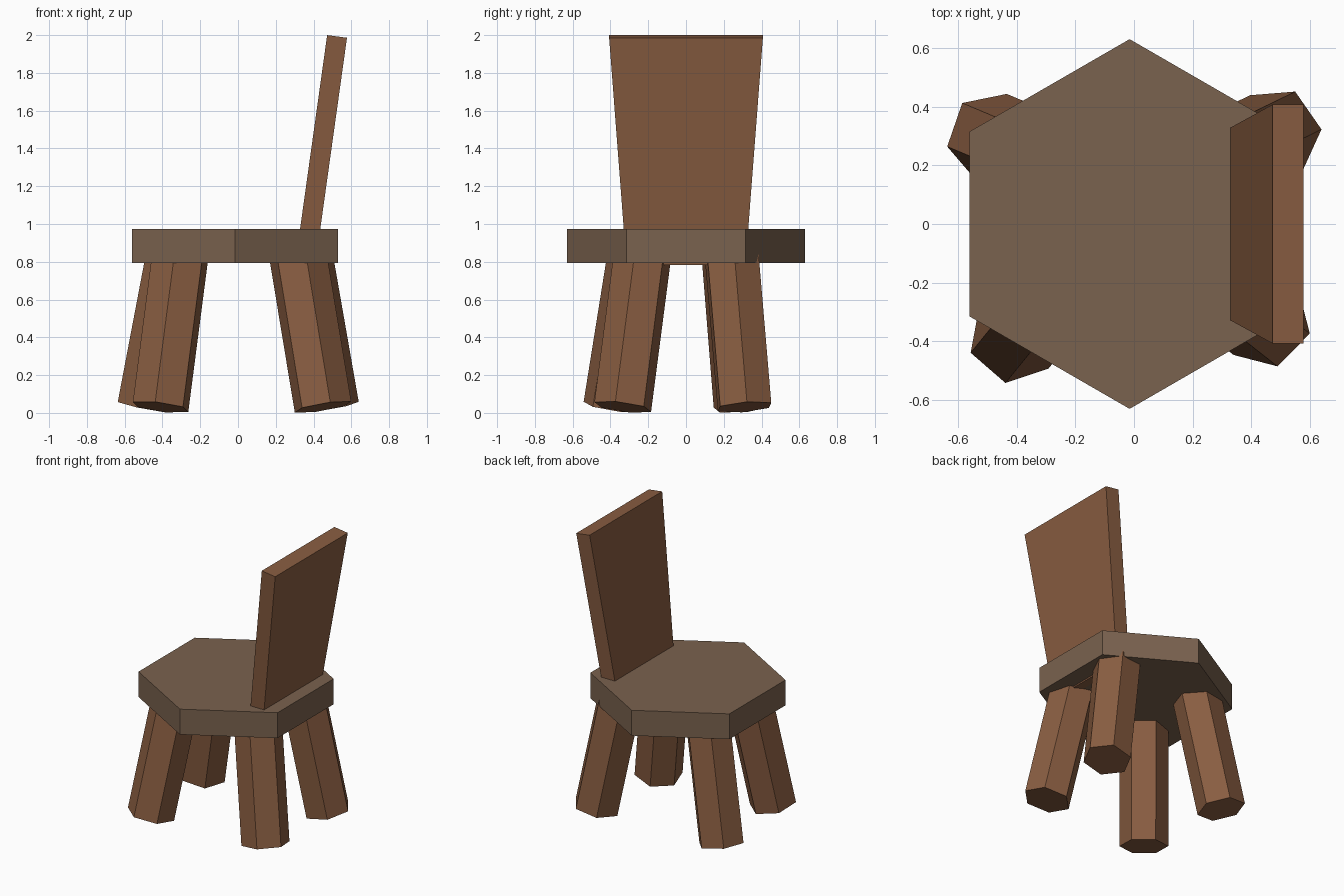
import bpy
import bmesh
from math import radians
from mathutils import Matrix, Vector

if "Cube" in bpy.data.objects:
    bpy.data.objects.remove(bpy.data.objects["Cube"])


def make_material(name, rgb):
    mat = bpy.data.materials.new(name)
    mat.use_nodes = True
    mat.diffuse_color = (*rgb, 1)
    mat.node_tree.nodes["Principled BSDF"].inputs["Base Color"].default_value = (*rgb, 1)
    return mat


def add_object(name, bm, mat):
    bmesh.ops.recalc_face_normals(bm, faces=bm.faces)
    mesh = bpy.data.meshes.new(name)
    bm.to_mesh(mesh)
    bm.free()
    mesh.materials.append(mat)
    obj = bpy.data.objects.new(name, mesh)
    bpy.context.collection.objects.link(obj)


def hex_prism(radius, height, matrix):
    """Hexagonal prism standing on its local origin, first corner along +x."""
    bm = bmesh.new()
    bmesh.ops.create_cone(bm, cap_ends=True, segments=6, radius1=radius, radius2=radius,
                          depth=height, matrix=Matrix.Translation((0, 0, height / 2)))
    # Align a corner with +x whatever the primitive's starting angle
    corner = bm.verts[:][0].co
    spin = Matrix.Rotation(-Vector((1, 0)).angle_signed(corner.xy) * -1, 4, "Z")
    bm.transform(matrix @ spin)
    return bm


wood = make_material("warm brown wood", (0.25, 0.11, 0.053))
seat_wood = make_material("grey brown wood", (0.195, 0.122, 0.077))

# Seat: thick hexagonal slab
add_object("seat", hex_prism(0.63, 0.18, Matrix.Translation((-0.015, 0, 0.793))
                             @ Matrix.Rotation(radians(30), 4, "Z")), seat_wood)

# Legs: splayed hexagonal posts (foot centre, lean per unit of height, spin)
legs = {
    "front_right_leg": ((-0.41, -0.39), (0.13, 0.16), 19),
    "front_left_leg": ((0.45, -0.335), (-0.165, 0.13), 45),
    "back_right_leg": ((-0.485, 0.295), (0.19, -0.08), 11),
    "back_left_leg": ((0.485, 0.31), (-0.175, -0.085), 5),
}
for name, (foot, lean, spin) in legs.items():
    axis = Vector((*lean, 1))
    tilt = Vector((0, 0, 1)).rotation_difference(axis).to_matrix().to_4x4()
    place = Matrix.Translation((*foot, 0.031)) @ tilt @ Matrix.Rotation(radians(spin), 4, "Z")
    add_object(name, hex_prism(0.157, 0.84, place), wood)

# Backrest: leaning board that widens upwards and passes through the seat
bm = bmesh.new()
bmesh.ops.create_cube(bm, size=1)
for v in bm.verts:
    top, outer = v.co.z > 0, v.co.x > 0
    side = 1 if v.co.y > 0 else -1
    x, z, half = (0.472, 2.0, 0.407) if top else (0.304, 0.798, 0.315)
    if outer:
        x, z = x + 0.105, z - 0.014
    v.co = (x, side * half, z)
add_object("backrest", bm, wood)
